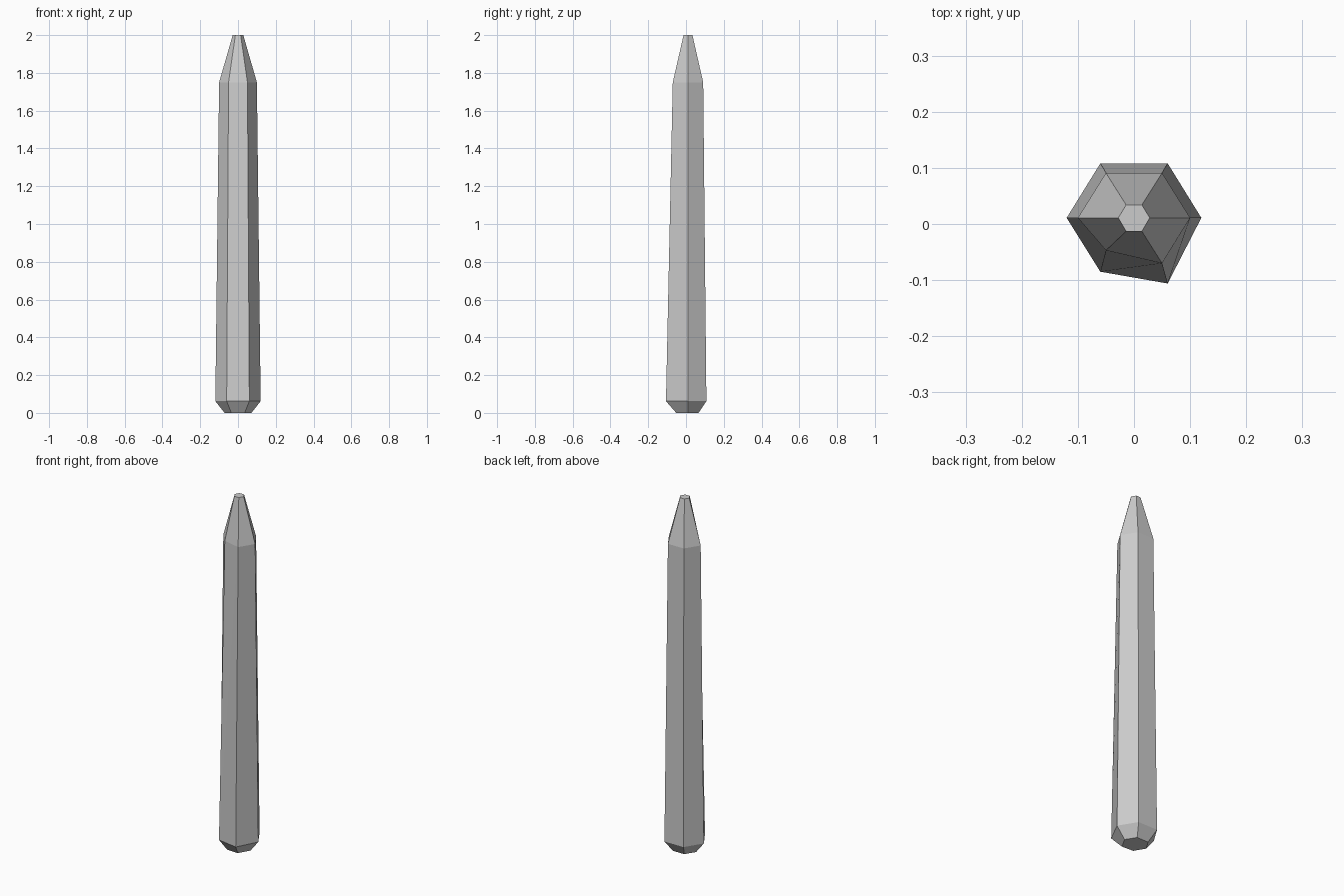
import bpy, bmesh

if "Cube" in bpy.data.objects:
    bpy.data.objects.remove(bpy.data.objects["Cube"])

YC = 0.011  # y of the side corners


def ring(z, rx, back, front_right, front_left):
    """Six-sided cross-section; the two front corners may differ."""
    h = rx / 2
    return [(rx, YC, z), (h, back, z), (-h, back, z),
            (-rx, YC, z), (-h, front_left, z), (h, front_right, z)]


# Sections from chamfered foot to blunt tip
sections = [
    ring(0.00, 0.071, 0.067, -0.052, -0.048),
    ring(0.062, 0.12, 0.108, -0.106, -0.085),
    ring(1.75, 0.10, 0.091, -0.07, -0.047),
    ring(2.00, 0.028, 0.034, -0.013, -0.013),
]

bm = bmesh.new()
loops = [[bm.verts.new(p) for p in s] for s in sections]

# Side facets between neighbouring sections
for k, (lo, hi) in enumerate(zip(loops, loops[1:])):
    for i in range(6):
        j = (i + 1) % 6
        if k == 1 and i == 4:  # skewed front facet, folded along its diagonal
            bm.faces.new((lo[i], lo[j], hi[j]))
            bm.faces.new((lo[i], hi[j], hi[i]))
        else:
            bm.faces.new((lo[i], lo[j], hi[j], hi[i]))

# End caps
bm.faces.new(loops[0][::-1])
bm.faces.new(loops[-1])
bmesh.ops.recalc_face_normals(bm, faces=bm.faces)

mesh = bpy.data.meshes.new("hexagonal_stake")
bm.to_mesh(mesh)
bm.free()
bpy.context.collection.objects.link(bpy.data.objects.new("hexagonal_stake", mesh))
